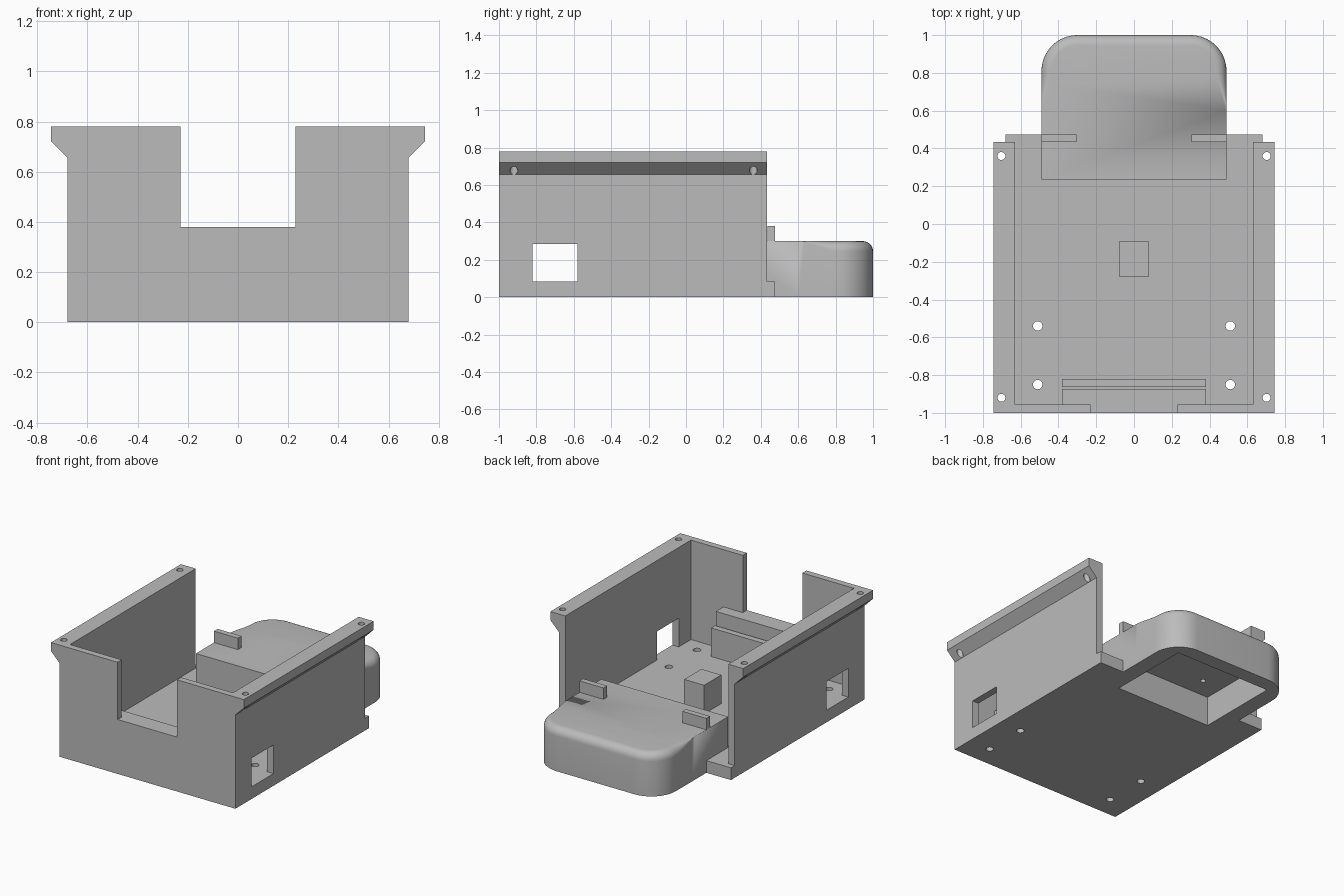
import bpy
import bmesh
from math import sin, cos, pi

cube = bpy.data.objects.get("Cube")
if cube:
    bpy.data.objects.remove(cube, do_unlink=True)

grey = bpy.data.materials.new("plain grey")
grey.use_nodes = True
grey.diffuse_color = (0.5, 0.5, 0.5, 1)
grey.node_tree.nodes["Principled BSDF"].inputs["Base Color"].default_value = (0.5, 0.5, 0.5, 1)


def finish(name, bm):
    bmesh.ops.remove_doubles(bm, verts=bm.verts, dist=1e-5)
    bmesh.ops.recalc_face_normals(bm, faces=bm.faces)
    mesh = bpy.data.meshes.new(name)
    bm.to_mesh(mesh)
    bm.free()
    mesh.materials.append(grey)
    obj = bpy.data.objects.new(name, mesh)
    bpy.context.collection.objects.link(obj)
    return obj


def loft(name, rings):
    """Closed solid through rings that share a point count."""
    bm = bmesh.new()
    loops = [[bm.verts.new(p) for p in ring] for ring in rings]
    n = len(loops[0])
    for low, high in zip(loops, loops[1:]):
        for i in range(n):
            j = (i + 1) % n
            bm.faces.new((low[i], low[j], high[j], high[i]))
    bm.faces.new(loops[0][::-1])
    bm.faces.new(loops[-1])
    return finish(name, bm)


def box(name, x, y, z):
    return loft(name, [[(x[0], y[0], h), (x[1], y[0], h), (x[1], y[1], h), (x[0], y[1], h)] for h in z])


def rod(x, y, radius, z):
    turns = [2 * pi * i / 24 for i in range(24)]
    return loft("hole_cutter", [[(x + radius * cos(t), y + radius * sin(t), h) for t in turns] for h in z])


def combine(target, other, operation="DIFFERENCE"):
    mod = target.modifiers.new("combine", "BOOLEAN")
    mod.operation = operation
    mod.solver = "EXACT"
    mod.object = other
    bpy.context.view_layer.objects.active = target
    bpy.ops.object.modifier_apply(modifier=mod.name)
    bpy.data.objects.remove(other, do_unlink=True)


FLOOR, TOP, BACK = 0.085, 0.78, 0.433

# Housing: flanged outer section, hollowed out, open at the back
half = [(0.68, 0), (0.68, 0.655), (0.745, 0.72), (0.745, TOP)]
section = half + [(-x, z) for x, z in reversed(half)]
housing = loft("housing", [[(x, y, z) for x, z in section] for y in (-1, 0.475)])
combine(housing, box("cavity", (-0.63, 0.63), (-0.955, 0.6), (FLOOR, 1)))
combine(housing, box("back_trim", (-1, 1), (BACK, 0.7), (FLOOR, 1)))
combine(housing, box("front_notch", (-0.23, 0.23), (-1.1, -0.9), (0.38, 1)))
combine(housing, box("side_windows", (-1, 1), (-0.82, -0.58), (FLOOR, 0.285)))

# Rear pod: rounded plan, with a top fillet that fades out along the sides
RADIUS, FILLET, STEPS = 0.19, 0.055, 6
side = [(0.49, 0.235, 1, 0, 0)]
for i in range(7):
    t = i / 6
    side.append((0.49, 0.6 + 0.21 * t, 1, 0, t * t * (3 - 2 * t)))
for i in range(1, 11):
    a = pi / 2 * i / 10
    side.append((0.30 + RADIUS * cos(a), 0.81 + RADIUS * sin(a), cos(a), sin(a), 1))
plan = side + [(-x, y, -nx, ny, w) for x, y, nx, ny, w in reversed(side)]
rings = [[(p[0], p[1], 0) for p in plan]]
for k in range(STEPS + 1):
    a = pi / 2 * k / STEPS
    inset, drop = FILLET * (1 - cos(a)), FILLET * (1 - sin(a))
    rings.append([(x - nx * w * inset, y - ny * w * inset, 0.3 - w * drop) for x, y, nx, ny, w in plan])
combine(housing, loft("rear_pod", rings), "UNION")

# Pocket under the pod
combine(housing, box("pocket", (-0.375, 0.375), (0.295, 0.895), (-0.1, 0.21)))

# Screw holes in floor, flanges and pocket ceiling
for s in (-1, 1):
    for y in (-0.54, -0.85):
        combine(housing, rod(s * 0.51, y, 0.025, (-0.1, 0.2)))
    for y in (0.36, -0.92):
        combine(housing, rod(s * 0.702, y, 0.021, (0.6, 0.9)))
    combine(housing, rod(s * 0.215, 0.44, 0.018, (0.15, 0.26)))

# Inner fittings
box("front_ledge", (-0.38, 0.38), (-0.955, -0.873), (FLOOR, 0.38))
box("retaining_plate", (-0.38, 0.38), (-0.863, -0.82), (FLOOR, 0.285))
box("centre_post", (-0.077, 0.077), (-0.28, -0.09), (FLOOR, 0.285))
for label, s in (("left", 1), ("right", -1)):
    box(label + "_pod_tab", sorted((s * 0.305, s * 0.49)), (0.435, 0.475), (0.3, 0.38))

# Smooth the rounded surfaces, keep hard edges
bpy.ops.object.select_all(action="DESELECT")
housing.select_set(True)
bpy.context.view_layer.objects.active = housing
bpy.ops.object.shade_smooth_by_angle(angle=pi / 6)
